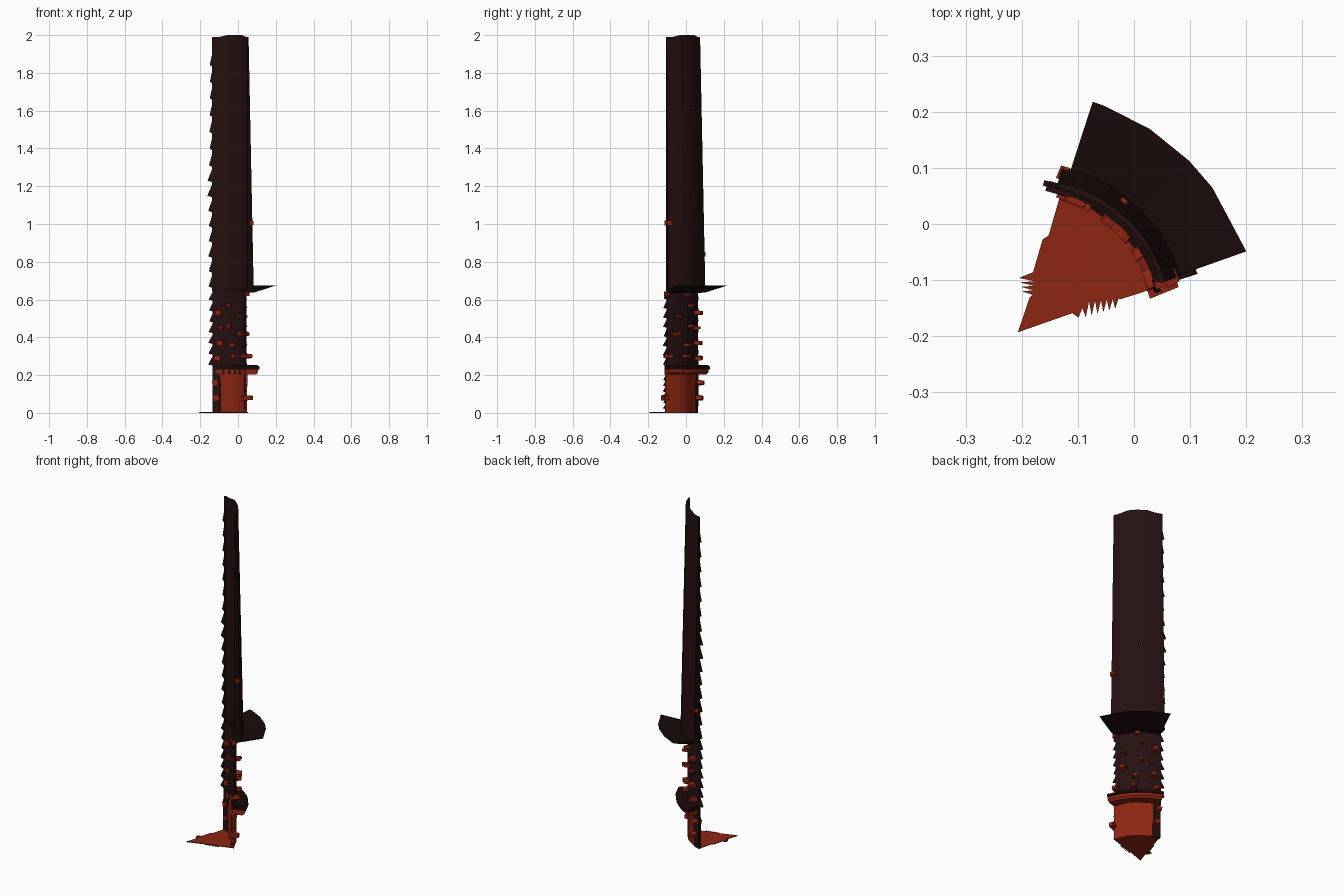
import bpy, bmesh, math, random
from mathutils import Vector, Matrix

if "Cube" in bpy.data.objects:
    bpy.data.objects.remove(bpy.data.objects["Cube"])

random.seed(4)
CX, CY = -0.207, -0.193          # axis of the broken round trunk


def material(name, rgb):
    m = bpy.data.materials.new(name)
    m.diffuse_color = (*rgb, 1)
    m.use_nodes = True
    m.node_tree.nodes["Principled BSDF"].inputs["Base Color"].default_value = m.diffuse_color
    return m


BROWN = material("dark brown", (0.019, 0.0052, 0.0052))
BLACK = material("near black", (0.010, 0.003, 0.003))
RED = material("rust red", (0.27, 0.019, 0.006))


def polar(r, deg, z):
    a = math.radians(deg)
    return Vector((CX + r * math.cos(a), CY + r * math.sin(a), z))


def finish(name, bm, mats):
    bmesh.ops.recalc_face_normals(bm, faces=bm.faces[:])
    me = bpy.data.meshes.new(name)
    bm.to_mesh(me)
    bm.free()
    for m in mats:
        me.materials.append(m)
    ob = bpy.data.objects.new(name, me)
    bpy.context.collection.objects.link(ob)
    return ob


def sector(name, profile, angles, mat, cap=None, bump=None):
    """Sweep a closed (radius, z) profile through a list of angles."""
    bm = bmesh.new()
    rings = []
    for a in angles:
        s = bump(a) if bump else 0
        rings.append([bm.verts.new(polar(r + s, a, z)) for r, z in profile])
    n = len(profile)
    for p, q in zip(rings, rings[1:]):
        for i in range(n):
            j = (i + 1) % n
            bm.faces.new((p[i], p[j], q[j], q[i]))
    for ring in (rings[0], rings[-1]):
        bm.faces.new(ring).material_index = 1
    return finish(name, bm, [mat, cap or mat])


def bulge(a):
    # the wall is slightly flatter towards its broken ends
    return 0.005 * math.cos(math.radians((a - 45) * 3))


def prism(bm, pts, offset):
    a = [bm.verts.new(p) for p in pts]
    b = [bm.verts.new(p + offset) for p in pts]
    bm.faces.new(a)
    bm.faces.new(b)
    for i in range(len(a)):
        j = (i + 1) % len(a)
        bm.faces.new((a[i], a[j], b[j], b[i]))


WALL = [19, 27, 36, 45, 57, 66, 75]

# upper tapering wall
upper = sector("upper_wall", [(0.268, 0.645), (0.306, 0.645), (0.277, 1.99), (0.268, 1.99)],
               WALL, BROWN, BLACK, bulge)
for v in upper.data.vertices:     # slightly raised middle of the broken top
    if v.co.z > 1.9 and 30 < math.degrees(math.atan2(v.co.y - CY, v.co.x - CX)) < 60:
        v.co.z = 2.0

# lower bark wall and red foot
sector("lower_wall", [(0.258, 0.2), (0.267, 0.2), (0.267, 0.65), (0.258, 0.65)],
       [20] + WALL[1:-1] + [74], BROWN, BROWN, bulge)
sector("foot_panel", [(0.255, 0), (0.267, 0), (0.270, 0.21), (0.258, 0.21)],
       [18.5, 36, 45, 64], RED, RED, bulge)
sector("foot_edge", [(0.252, 0), (0.268, 0), (0.271, 0.21), (0.256, 0.21)],
       [64, 69, 73.5], BROWN, BROWN, bulge)

# sharp upturned brim
sector("brim", [(0.265, 0.635), (0.310, 0.637), (0.432, 0.674), (0.310, 0.656), (0.265, 0.656)],
       [19.5, 36.6, 45, 57, 69, 72], BLACK, BLACK)

# two layered collar
sector("collar_red", [(0.259, 0.203), (0.318, 0.203), (0.330, 0.215), (0.330, 0.231), (0.259, 0.231)],
       [18, 31, 45, 58, 71], RED)
sector("collar_cap", [(0.257, 0.231), (0.337, 0.231), (0.337, 0.245), (0.325, 0.253), (0.257, 0.253)],
       [18, 31, 45, 58, 72], BLACK)
bm = bmesh.new()
for a in (33, 42, 51, 60):
    tri = [polar(0.2555, a - 2, 0.206), polar(0.2555, a + 2, 0.206), polar(0.2555, a, 0.23)]
    prism(bm, tri, polar(0.261, a, 0) - polar(0.2555, a, 0))
finish("collar_notches", bm, [BLACK])


# splintered teeth down the broken edges
def teeth(name, angle, sign, r, thick, z0, z1, count, size, mat):
    bm = bmesh.new()
    rad = math.radians(angle)
    tan = Vector((-math.sin(rad), math.cos(rad), 0)) * sign
    out = Vector((math.cos(rad), math.sin(rad), 0)) * thick
    step = (z1 - z0) / count
    for i in range(count):
        b = polar(r, angle, z0 + i * step) - tan * 0.006
        s = size * random.uniform(0.7, 1.15) + 0.006
        up = Vector((0, 0, step))
        prism(bm, [b, b + tan * s + up * 0.12, b + up], out)
    finish(name, bm, [mat])


teeth("upper_teeth", 75, 1, 0.264, 0.010, 0.66, 1.30, 8, 0.022, BROWN)
teeth("top_teeth", 75, 1, 0.266, 0.009, 1.30, 1.92, 7, 0.015, BROWN)
teeth("lower_teeth_left", 74, 1, 0.256, 0.009, 0.25, 0.65, 7, 0.020, BROWN)
teeth("lower_teeth_right", 20, -1, 0.256, 0.009, 0.25, 0.65, 8, 0.017, BROWN)
teeth("foot_teeth_right", 18.5, -1, 0.253, 0.008, 0.02, 0.2, 6, 0.010, BROWN)

# splintered floor wedge
outline = [(CX, CY), (-0.110, -0.159), (-0.099, -0.167), (-0.092, -0.150)]
for i in range(6):
    x = -0.086 + i * 0.0105
    outline += [(x, -0.166 + i * 0.003), (x + 0.006, -0.138 + i * 0.001)]
outline += [(-0.024, -0.134), (0.052, -0.110)]
outline += [tuple(polar(0.258 + bulge(a), a, 0)[:2]) for a in WALL[1:-1]]
outline += [(-0.131, 0.053), (-0.152, -0.020), (-0.163, -0.028), (-0.180, -0.086)]
for i in range(4):
    y = -0.096 - i * 0.008
    outline += [(-0.205 + i * 0.002, y), (-0.178 - i * 0.001, y - 0.006)]
outline += [(-0.186, -0.131)]
bm = bmesh.new()
prism(bm, [Vector((x, y, 0)) for x, y in outline], Vector((0, 0, 0.004)))
finish("floor_wedge", bm, [RED])

# red knobs on the outside of the wall: angle, z, width, height, wall radius
knobs = [(31, .42, .042, .022, .27), (20, .63, .026, .025, .265), (47, .63, .036, .022, .27),
         (51, .57, .022, .018, .27), (51, .46, .024, .020, .27), (66, .53, .034, .026, .272),
         (45, .36, .034, .022, .27), (64, .37, .034, .026, .272), (22, .30, .036, .024, .267),
         (43, .30, .030, .022, .27), (67, .29, .034, .026, .270), (70, .16, .032, .026, .272),
         (68, .08, .032, .028, .27), (18, .08, .030, .028, .265), (33, .51, .018, .016, .27),
         (62, .45, .020, .018, .27), (20, 1.005, .034, .026, .285), (51, 1.16, .016, .018, .288),
         (74, .84, .014, .030, .29)]
bm = bmesh.new()
for a, z, w, h, r in knobs:
    depth = 0.055 if z < 0.6 else 0.024
    m = (Matrix.Translation(polar(r + 0.005, a, z)) @ Matrix.Rotation(math.radians(a), 4, 'Z')
         @ Matrix.Rotation(random.uniform(-0.25, 0.25), 4, 'X')
         @ Matrix.Diagonal((depth, w, h, 1)))
    vs = bmesh.ops.create_cube(bm, size=1, matrix=m)['verts']
    axis = polar(1, a, 0) - polar(0, a, 0)
    mid = polar(r + 0.005, a, z)
    for v in vs:                  # pinch the outer face
        if (v.co - mid).dot(axis) > 0:
            v.co = v.co.lerp(mid + axis * depth / 2, 0.25)
finish("wall_knobs", bm, [RED])
